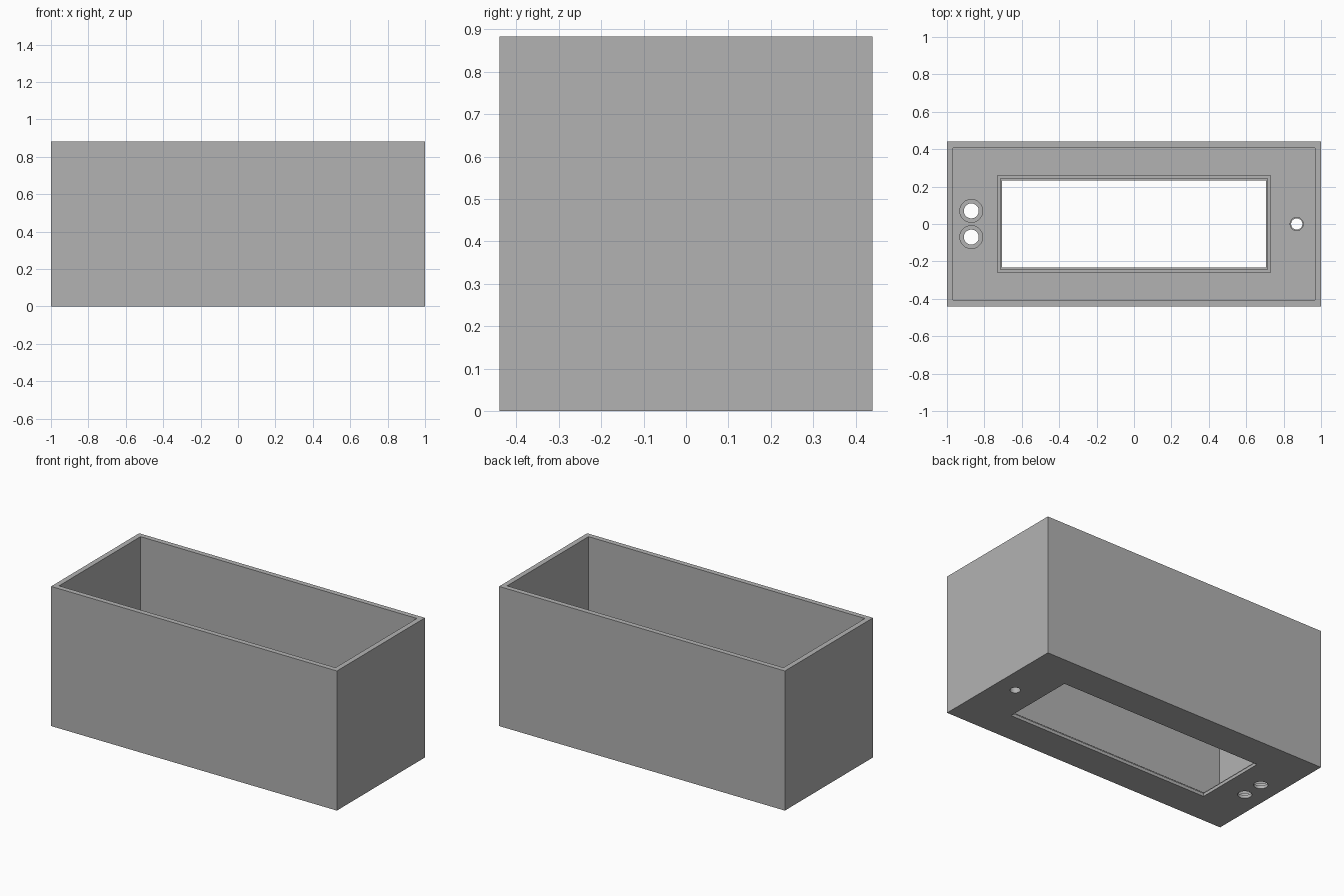
import bpy
from mathutils import Vector

if "Cube" in bpy.data.objects:
    bpy.data.objects.remove(bpy.data.objects["Cube"], do_unlink=True)

LENGTH, DEPTH, HEIGHT = 2.0, 0.88, 0.883
WALL, FLOOR = 0.033, 0.045
ABOVE = HEIGHT + 0.1

grey = bpy.data.materials.new("plain grey")
grey.use_nodes = True
grey.diffuse_color = (0.448, 0.448, 0.448, 1)
grey.node_tree.nodes["Principled BSDF"].inputs["Base Color"].default_value = grey.diffuse_color


def block(name, sx, sy, z0, z1):
    bpy.ops.mesh.primitive_cube_add(size=1, location=(0, 0, (z0 + z1) / 2))
    ob = bpy.context.object
    ob.name = name
    ob.scale = (sx, sy, z1 - z0)
    bpy.ops.object.transform_apply(location=True, scale=True)
    return ob


def drill(name, x, y, radius, z0, z1):
    bpy.ops.mesh.primitive_cylinder_add(vertices=48, radius=radius, depth=z1 - z0,
                                        location=(x, y, (z0 + z1) / 2))
    ob = bpy.context.object
    ob.name = name
    return ob


def cut(target, cutter):
    cutter.hide_render = True
    mod = target.modifiers.new("cut", 'BOOLEAN')
    mod.operation = 'DIFFERENCE'
    mod.solver = 'EXACT'
    mod.object = cutter
    bpy.context.view_layer.objects.active = target
    bpy.ops.object.modifier_apply(modifier=mod.name)
    bpy.data.objects.remove(cutter, do_unlink=True)


# Open-topped case
case = block("case", LENGTH, DEPTH, 0, HEIGHT)
cut(case, block("cavity", LENGTH - 2 * WALL, DEPTH - 2 * WALL, FLOOR, ABOVE))

# Window through the floor, widening upward in steps
for half_x, half_y, z in ((0.705, 0.233, -0.1), (0.715, 0.243, 0.02), (0.73, 0.258, 0.033)):
    cut(case, block("window_step", 2 * half_x, 2 * half_y, z, 0.2))

# Pair of counterbored holes
for y in (-0.07, 0.07):
    cut(case, drill("button_hole", -0.87, y, 0.04, -0.1, 0.2))
    cut(case, drill("button_recess", -0.87, y, 0.061, 0.02, 0.2))

# Single hole with a narrow step
cut(case, drill("cable_hole", 0.87, 0, 0.03, -0.1, 0.2))
cut(case, drill("cable_recess", 0.87, 0, 0.035, 0.035, 0.2))

case.data.materials.clear()
case.data.materials.append(grey)
for face in case.data.polygons:
    face.material_index = 0

# Smooth hole walls, sharp edges elsewhere
bpy.ops.object.select_all(action='DESELECT')
case.select_set(True)
bpy.context.view_layer.objects.active = case
bpy.ops.object.shade_smooth_by_angle(angle=0.5)
